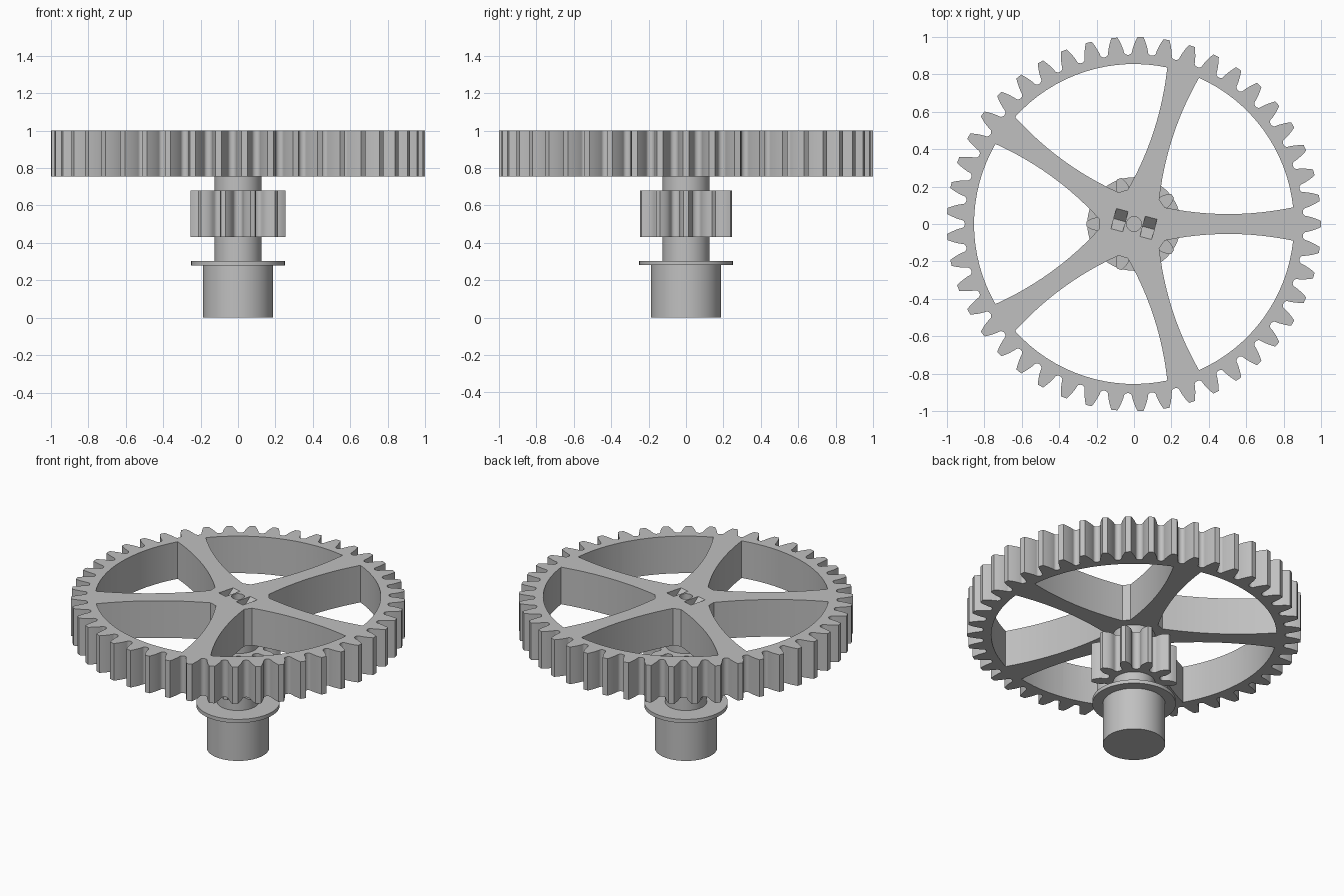
import bpy, bmesh
from math import pi, sin, cos, tan, acos, radians
from mathutils import Matrix, Vector

cube = bpy.data.objects.get("Cube")
if cube:
    bpy.data.objects.remove(cube, do_unlink=True)

grey = bpy.data.materials.new("plain grey")
grey.use_nodes = True
colour = (0.53, 0.53, 0.53, 1)
grey.diffuse_color = colour
grey.node_tree.nodes["Principled BSDF"].inputs["Base Color"].default_value = colour


def prism(name, outline, low, high):
    """Extrude a closed outline from one height to another."""
    bm = bmesh.new()
    face = bm.faces.new([bm.verts.new((x, y, low)) for x, y in outline])
    top = bmesh.ops.extrude_face_region(bm, geom=[face])["geom"]
    moved = [v for v in top if isinstance(v, bmesh.types.BMVert)]
    bmesh.ops.translate(bm, verts=moved, vec=(0, 0, high - low))
    bmesh.ops.recalc_face_normals(bm, faces=bm.faces)
    mesh = bpy.data.meshes.new(name)
    bm.to_mesh(mesh)
    bm.free()
    mesh.materials.append(grey)
    obj = bpy.data.objects.new(name, mesh)
    bpy.context.collection.objects.link(obj)
    return obj


def polar(r, a):
    return (r * cos(a), r * sin(a))


def circle(r, n=64):
    return [polar(r, 2 * pi * i / n) for i in range(n)]


def gear_outline(teeth, module):
    """Involute teeth with rounded roots; one tooth points along +x."""
    pitch = teeth * module / 2
    base, tip, root = pitch * cos(radians(20)), pitch + module, pitch - 1.25 * module
    fillet = 0.45 * module

    def inv(a):
        return tan(a) - a

    def half_angle(r):
        return pi / 2 / teeth + inv(radians(20)) - inv(acos(min(1, base / r)))

    side = []
    start = half_angle(root + fillet)
    gap = pi / teeth - start
    for i in range(5):                      # rounded root
        t = i / 5 * pi / 2
        side.append((root + fillet * (1 - cos(t)), start + gap * (1 - sin(t))))
    for i in range(7):                      # flank
        r = root + fillet + (tip - root - fillet) * i / 6
        side.append((r, half_angle(r)))
    points = []
    for k in range(teeth):
        a = 2 * pi * k / teeth
        points += [polar(r, a - h) for r, h in side]
        points += [polar(r, a + h) for r, h in side[:0:-1]]
    return points


def cut(target, cutter):
    mod = target.modifiers.new("cut", "BOOLEAN")
    mod.operation = "DIFFERENCE"
    mod.solver = "EXACT"
    mod.object = cutter
    bpy.context.view_layer.objects.active = target
    bpy.ops.object.modifier_apply(modifier=mod.name)
    bpy.data.objects.remove(cutter, do_unlink=True)


# Spindle: base, flange and shaft
parts = [
    prism("base_cylinder", circle(0.187), 0, 0.285),
    prism("flange", circle(0.25), 0.28, 0.304),
    prism("shaft", circle(0.125), 0.30, 0.76),
]

# Gears share the same tooth size
module = 2 / 47
parts.append(prism("small_gear", gear_outline(10, module), 0.43, 0.68))
large_gear = prism("large_gear", gear_outline(45, module), 0.755, 1.0)
parts.append(large_gear)

# Five openings between waisted spokes
rim = 0.855
edge = []
for i in range(13):
    x = 0.165 + 0.684 * i / 12
    edge.append(Vector((x, 0.053 + 0.036 * ((x - 0.505) / 0.345) ** 2)))
turn = pi / 5
first = edge[-1].to_2d()
start = acos(first.x / first.length)
arc = [polar(rim, start + (2 * turn - 2 * start) * i / 16) for i in range(17)]
mirrored = [(p.x * cos(2 * turn) + p.y * sin(2 * turn),
             p.x * sin(2 * turn) - p.y * cos(2 * turn)) for p in edge]
opening = [tuple(p) for p in edge[:-1]] + arc + mirrored[-2::-1]
for k in range(5):
    cutter = prism("opening_cutter", opening, 0.7, 1.1)
    cutter.data.transform(Matrix.Rotation(2 * turn * k, 4, "Z"))
    cut(large_gear, cutter)

# Centre hole and two V-shaped pits in the hub
cut(large_gear, prism("hole_cutter", circle(0.039, 32), 0.95, 1.1))
w = 0.056
for a in (radians(-15), radians(165)):
    cutter = prism("pit_cutter", [(-w, 1), (0, 0.94), (w, 1), (w, 1.1), (-w, 1.1)], 0.048, 0.112)
    cutter.data.transform(Matrix(((-sin(a), 0, cos(a), 0), (cos(a), 0, sin(a), 0),
                                  (0, 1, 0, 0), (0, 0, 0, 1))))
    cut(large_gear, cutter)

# Smooth curved walls, crisp corners
bpy.ops.object.select_all(action="DESELECT")
for obj in parts:
    obj.select_set(True)
bpy.context.view_layer.objects.active = large_gear
bpy.ops.object.shade_smooth_by_angle(angle=radians(30))
